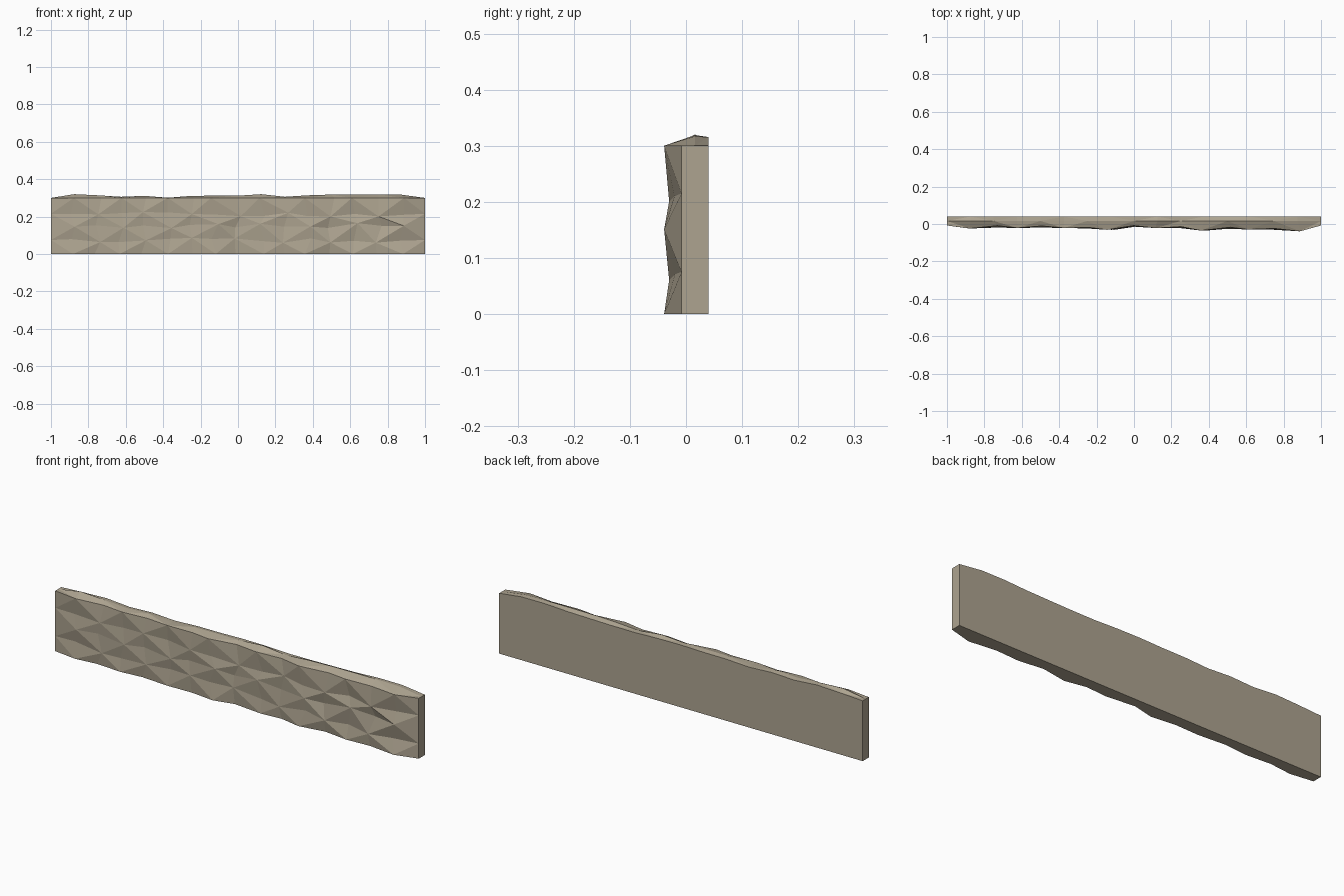
import bpy, bmesh, random

if "Cube" in bpy.data.objects:
    bpy.data.objects.remove(bpy.data.objects["Cube"])

random.seed(7)

# Outermost front depth and top height for each column along the slab
DEPTH = [.008, .024, .019, .021, .019, .021, .024, .031, .013,
         .022, .021, .035, .026, .029, .030, .039, .008]
TOP = [.300, .320, .314, .306, .311, .301, .311, .312, .312,
       .320, .306, .314, .318, .319, .319, .317, .300]
ROWS = [0, .075, .15, .215, .30]
BACK = .04
N = len(DEPTH)

bm = bmesh.new()
sections = []
for i in range(N):
    end = i in (0, N - 1)
    x = -1 + 2 * i / (N - 1)
    ring = []
    # Chipped front face, kept straight at both ends
    for j, z in enumerate(ROWS):
        inner = 0 < j < len(ROWS) - 1
        jx = 0 if end else random.uniform(-.02, .02)
        jz = random.uniform(-.015, .015) if inner and not end else 0
        peak = (i + j) % 2 == 1
        depth = DEPTH[i] if end or peak else DEPTH[i] * random.uniform(.45, .8)
        ring.append(bm.verts.new((x + jx, -depth, z + jz)))
    # Uneven top: ridge and back edge
    back_z = TOP[i] if end else .3 + (TOP[i] - .3) * random.uniform(.3, .9)
    ring.append(bm.verts.new((x, .016, TOP[i])))
    ring.append(bm.verts.new((x, BACK, back_z)))
    # Straight lower back edge
    ring.append(bm.verts.new((x, BACK, 0)))
    sections.append(ring)

# Skin between cross-sections, with alternating diagonals on the rough sides
M = len(sections[0])
for i in range(N - 1):
    a, b = sections[i], sections[i + 1]
    for j in range(M):
        k = (j + 1) % M
        q = [a[j], b[j], b[k], a[k]]
        if j >= M - 2:
            bm.faces.new(q)
        elif (i + j) % 2:
            bm.faces.new((q[0], q[1], q[2]))
            bm.faces.new((q[0], q[2], q[3]))
        else:
            bm.faces.new((q[0], q[1], q[3]))
            bm.faces.new((q[1], q[2], q[3]))

# Flat ends
bm.faces.new(sections[0])
bm.faces.new(sections[-1])
bmesh.ops.recalc_face_normals(bm, faces=bm.faces[:])

mesh = bpy.data.meshes.new("stone_slab")
bm.to_mesh(mesh)
bm.free()
slab = bpy.data.objects.new("stone_slab", mesh)
bpy.context.collection.objects.link(slab)

# Sandy stone colour
mat = bpy.data.materials.new("sandy_stone")
mat.diffuse_color = (.42, .37, .28, 1)
mat.use_nodes = True
mat.node_tree.nodes["Principled BSDF"].inputs["Base Color"].default_value = mat.diffuse_color
mesh.materials.append(mat)
